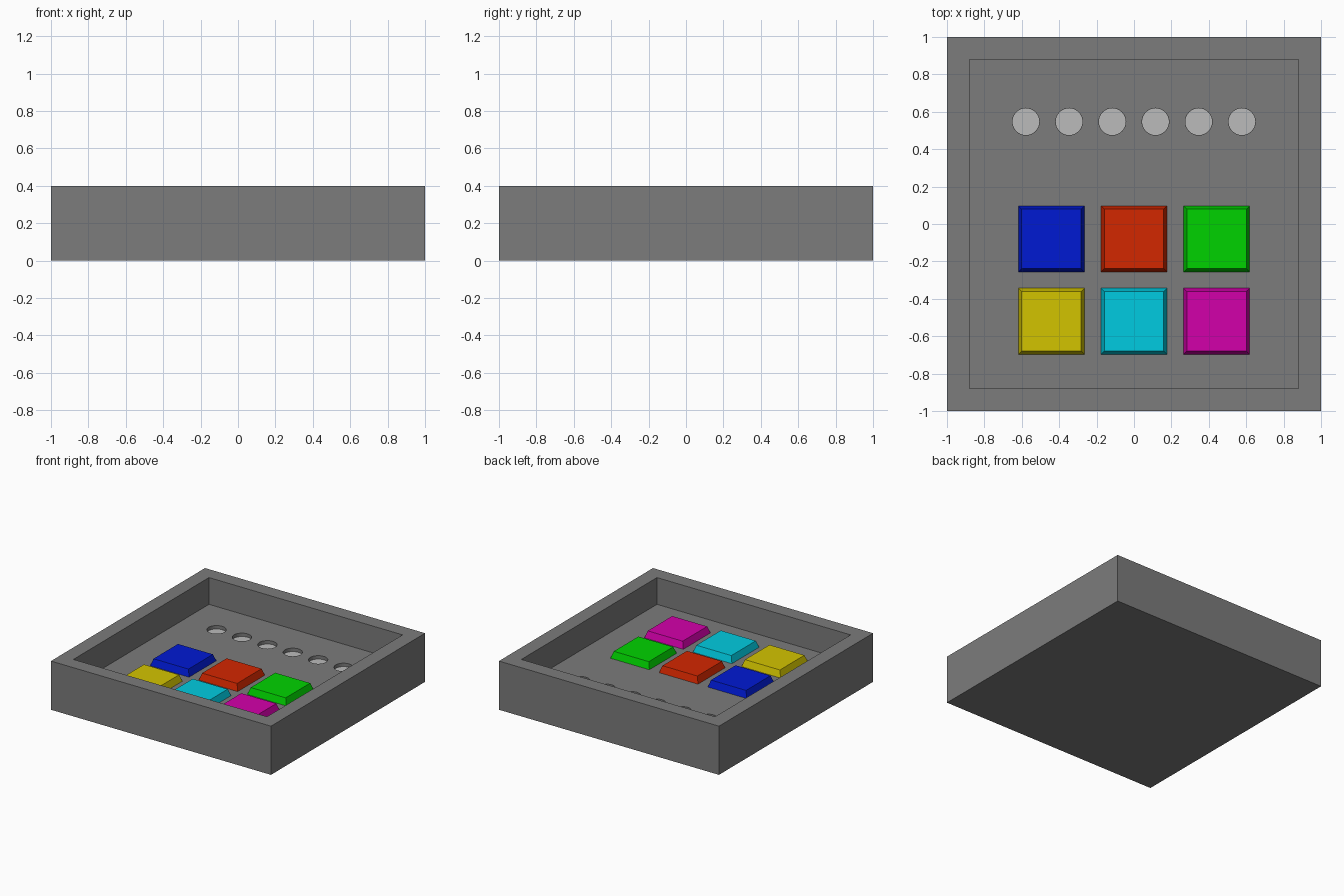
import bpy, bmesh
from mathutils import Matrix

if "Cube" in bpy.data.objects:
    bpy.data.objects.remove(bpy.data.objects["Cube"])

FLOOR = 0.18
LAMP_Y, LAMP_R, LAMP_DEPTH = 0.547, 0.072, 0.03
LAMP_XS = [-0.578 + 0.231 * i for i in range(6)]


def make_object(name, bm, color=None):
    mesh = bpy.data.meshes.new(name)
    bm.to_mesh(mesh)
    bm.free()
    obj = bpy.data.objects.new(name, mesh)
    bpy.context.collection.objects.link(obj)
    if color:
        mat = bpy.data.materials.new(name + "_color")
        mat.diffuse_color = (*color, 1)
        mat.use_nodes = True
        mat.node_tree.nodes["Principled BSDF"].inputs["Base Color"].default_value = mat.diffuse_color
        mesh.materials.append(mat)
    return obj


def block(name, x, y, z0, z1, size, top_size=None, color=None):
    """Square block, optionally tapered to a smaller top."""
    bm = bmesh.new()
    bmesh.ops.create_cube(bm, size=1)
    for v in bm.verts:
        s = (top_size or size) if v.co.z > 0 else size
        v.co = (x + v.co.x * s, y + v.co.y * s, z1 if v.co.z > 0 else z0)
    return make_object(name, bm, color)


def cylinder(bm, x, y, z0, z1, r):
    bmesh.ops.create_cone(bm, cap_ends=True, segments=32, radius1=r, radius2=r,
                          depth=z1 - z0,
                          matrix=Matrix.Translation((x, y, (z0 + z1) / 2)))


def cut(target, cutter):
    mod = target.modifiers.new(cutter.name, 'BOOLEAN')
    mod.operation = 'DIFFERENCE'
    mod.solver = 'EXACT'
    mod.object = cutter
    cutter.hide_render = True
    cutter.display_type = 'WIRE'


# Tray housing with a square recess
housing = block("housing", 0, 0, 0, 0.4, 2, color=(0.2, 0.2, 0.2))
cut(housing, block("recess_cutter", 0, 0, FLOOR, 0.6, 1.76))

# Row of round lamp sockets sunk into the tray floor
bm = bmesh.new()
for x in LAMP_XS:
    cylinder(bm, x, LAMP_Y, FLOOR - LAMP_DEPTH, FLOOR + 0.1, LAMP_R)
cut(housing, make_object("socket_cutter", bm))

# Pale lamp discs at the bottom of the sockets
for i, x in enumerate(LAMP_XS):
    bm = bmesh.new()
    cylinder(bm, x, LAMP_Y, FLOOR - LAMP_DEPTH - 0.01, FLOOR - LAMP_DEPTH + 0.002, LAMP_R - 0.0005)
    make_object(f"lamp_{i + 1}", bm, (0.5, 0.5, 0.5))

# Two rows of tapered coloured buttons
buttons = [
    ("blue", (0.0, 0.01, 0.65)), ("red", (0.65, 0.02, 0.0)), ("green", (0.0, 0.65, 0.0)),
    ("yellow", (0.65, 0.55, 0.0)), ("cyan", (0.0, 0.6, 0.75)), ("magenta", (0.65, 0.0, 0.4)),
]
for i, (label, color) in enumerate(buttons):
    x = 0.442 * (i % 3 - 1)
    y = -0.08 - 0.44 * (i // 3)
    block(label + "_button", x, y, FLOOR - 0.01, 0.235, 0.36, 0.318, color)
